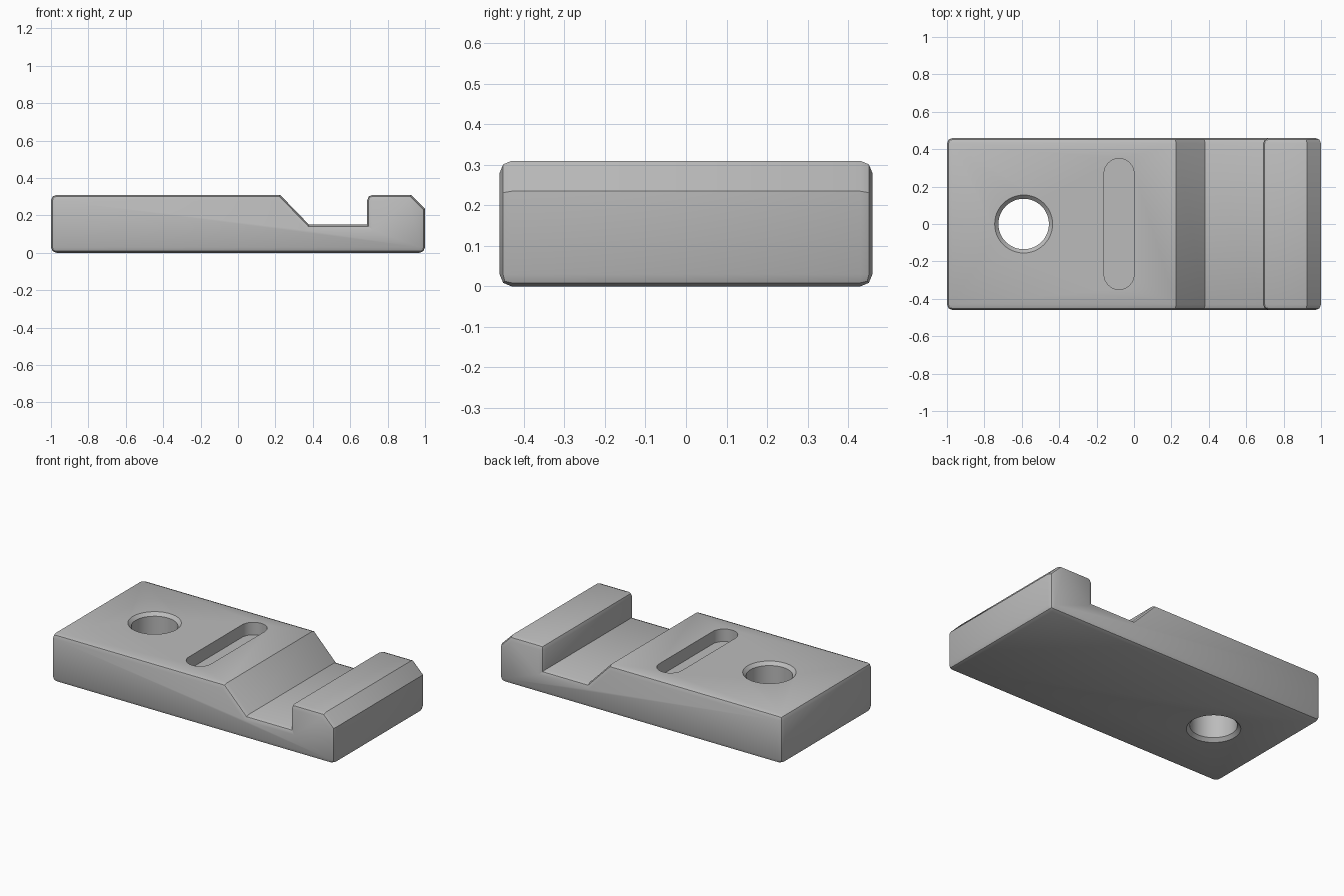
import bpy, bmesh, math

cube = bpy.data.objects.get("Cube")
if cube:
    bpy.data.objects.remove(cube, do_unlink=True)

TOP, HALF_Y, B = 0.31, 0.46, 0.03

grey = bpy.data.materials.new("plain_grey")
grey.use_nodes = True
colour = (0.5, 0.5, 0.5, 1)
grey.diffuse_color = colour
grey.node_tree.nodes["Principled BSDF"].inputs["Base Color"].default_value = colour


def make_object(name, bm):
    bmesh.ops.recalc_face_normals(bm, faces=bm.faces)
    mesh = bpy.data.meshes.new(name)
    bm.to_mesh(mesh)
    bm.free()
    mesh.materials.append(grey)
    obj = bpy.data.objects.new(name, mesh)
    bpy.context.collection.objects.link(obj)
    return obj


def cut(body, cutter):
    mod = body.modifiers.new(cutter.name, 'BOOLEAN')
    mod.operation = 'DIFFERENCE'
    mod.solver = 'EXACT'
    mod.object = cutter
    cutter.hide_render = True
    cutter.hide_set(True)


# Body: stepped side profile extruded across the width
profile = [(-1, 0), (1, 0), (1, 0.235), (0.925, TOP), (0.69, TOP),
           (0.69, 0.15), (0.38, 0.15), (0.225, TOP), (-1, TOP)]
bm = bmesh.new()
face = bm.faces.new([bm.verts.new((x, -HALF_Y, z)) for x, z in profile])
ext = bmesh.ops.extrude_face_region(bm, geom=[face])
bmesh.ops.translate(bm, vec=(0, 2 * HALF_Y, 0),
                    verts=[g for g in ext["geom"] if isinstance(g, bmesh.types.BMVert)])
bmesh.ops.recalc_face_normals(bm, faces=bm.faces)


def is_soft(e):
    a, b = (v.co for v in e.verts)
    m = (a + b) / 2
    if abs(m.y) < 0.1:                      # edges running across the width
        return abs(m.x) > 0.99 and (m.z < 0.01 or m.x < 0) or abs(m.x - 0.69) < 0.01 and m.z > 0.2
    return True                             # outline of the two sides


bmesh.ops.bevel(bm, geom=[e for e in bm.edges if is_soft(e)], offset=B,
                segments=2, profile=0.5, affect='EDGES', clamp_overlap=True)
body = make_object("clamp_body", bm)

# Through hole with chamfered rims: stacked rings
bm = bmesh.new()
rings = []
for r, z in [(0.175, -0.02), (0.135, 0.02), (0.135, TOP - 0.02), (0.175, TOP + 0.02)]:
    rings.append([bm.verts.new((-0.59 + r * math.cos(t), r * math.sin(t), z))
                  for t in (math.tau * i / 48 for i in range(48))])
for low, high in zip(rings, rings[1:]):
    for i in range(48):
        j = (i + 1) % 48
        bm.faces.new((low[i], low[j], high[j], high[i]))
bm.faces.new(rings[0])
bm.faces.new(rings[-1])
cut(body, make_object("bolt_hole_cutter", bm))

# Blind slot with round ends
bm = bmesh.new()
outline = []
for side in (1, -1):
    for i in range(17):
        t = math.pi * i / 16
        outline.append(bm.verts.new((-0.08 + side * 0.08 * math.cos(t),
                                     side * (0.27 + 0.08 * math.sin(t)), TOP - 0.08)))
face = bm.faces.new(outline)
ext = bmesh.ops.extrude_face_region(bm, geom=[face])
bmesh.ops.translate(bm, vec=(0, 0, 0.2),
                    verts=[g for g in ext["geom"] if isinstance(g, bmesh.types.BMVert)])
cut(body, make_object("slot_cutter", bm))

# Apply the cuts, remove the helpers and shade
bpy.ops.object.select_all(action='DESELECT')
bpy.context.view_layer.objects.active = body
body.select_set(True)
for mod in list(body.modifiers):
    helper = mod.object
    bpy.ops.object.modifier_apply(modifier=mod.name)
    bpy.data.objects.remove(helper, do_unlink=True)
bpy.ops.object.shade_smooth_by_angle(angle=math.radians(30))
